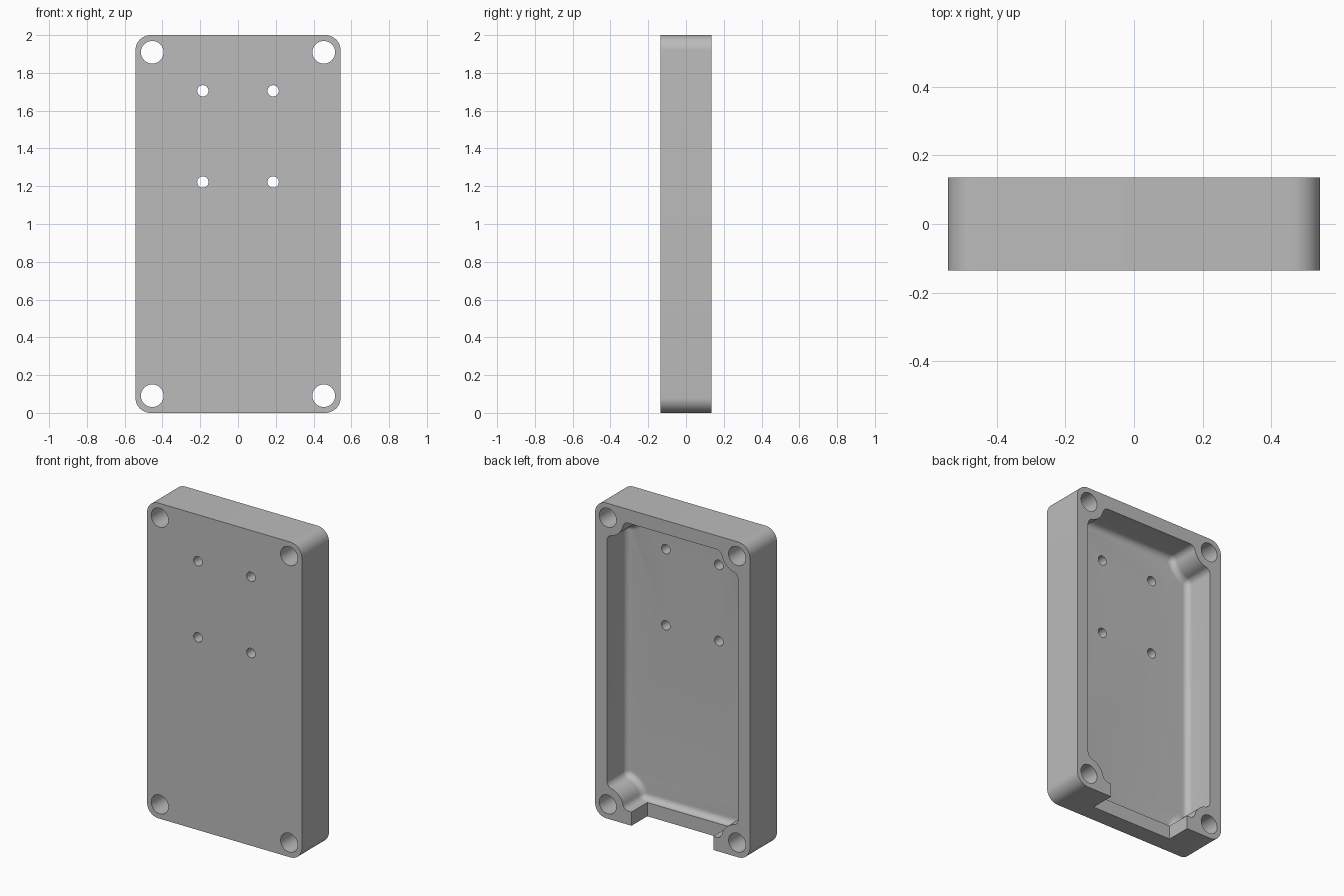
import bpy, bmesh
from math import sin, cos, pi, sqrt, atan2

if "Cube" in bpy.data.objects:
    bpy.data.objects.remove(bpy.data.objects["Cube"], do_unlink=True)

# Main sizes: the tray stands upright, its pocket opens to the back (+y)
HALF_W, HALF_H, HALF_D = 0.543, 1.0, 0.136
CORNER = 0.08
SCREW_X, SCREW_Z, SCREW_R = 0.454, 0.909, 0.06
POCKET_W, POCKET_H = 0.46, 0.913
BOSS_R, FLARE_R = 0.11, 0.04
FLOOR_Y, FLOOR_FILLET = -0.063, 0.038

grey = bpy.data.materials.new("grey_plastic")
grey.use_nodes = True
grey.diffuse_color = (0.5, 0.5, 0.5, 1)
grey.node_tree.nodes["Principled BSDF"].inputs["Base Color"].default_value = (0.5, 0.5, 0.5, 1)


def arc(cx, cz, r, a0, a1, n):
    return [(cx + r * cos(a0 + (a1 - a0) * i / n),
             cz + r * sin(a0 + (a1 - a0) * i / n)) for i in range(n + 1)]


def four_way(quarter):
    """Mirror a counter-clockwise first-quadrant path into a closed loop."""
    back = quarter[::-1]
    return (quarter + [(-x, z) for x, z in back]
            + [(-x, -z) for x, z in quarter] + [(x, -z) for x, z in back])


def loft(name, layers):
    """Solid from matching (outline, y) layers, centred at half height."""
    bm = bmesh.new()
    rings = [[bm.verts.new((x, y, z + HALF_H)) for x, z in pts] for pts, y in layers]
    for a, b in zip(rings, rings[1:]):
        for i in range(len(a)):
            j = (i + 1) % len(a)
            bm.faces.new((a[i], a[j], b[j], b[i]))
    bm.faces.new(rings[0])
    bm.faces.new(rings[-1])
    bmesh.ops.recalc_face_normals(bm, faces=bm.faces)
    mesh = bpy.data.meshes.new(name)
    bm.to_mesh(mesh)
    bm.free()
    mesh.materials.append(grey)
    obj = bpy.data.objects.new(name, mesh)
    bpy.context.collection.objects.link(obj)
    return obj


def pocket_outline(d):
    """Pocket edge shrunk by d, stepping around the corner screw bosses."""
    w, h, boss, r = POCKET_W - d, POCKET_H - d, BOSS_R + d, FLARE_R - d
    ax = w - r
    az = SCREW_Z - sqrt((boss + r) ** 2 - (SCREW_X - ax) ** 2)
    bz = h - r
    bx = SCREW_X - sqrt((boss + r) ** 2 - (SCREW_Z - bz) ** 2)
    side = arc(ax, az, r, 0, atan2(SCREW_Z - az, SCREW_X - ax), 8)
    middle = arc(SCREW_X, SCREW_Z, boss, atan2(az - SCREW_Z, ax - SCREW_X),
                 atan2(bz - SCREW_Z, bx - SCREW_X), 10)
    top = arc(bx, bz, r, atan2(SCREW_Z - bz, SCREW_X - bx), pi / 2, 8)
    return four_way(side + middle[1:-1] + top)


def cut(target, cutter):
    cutter.hide_render = True
    mod = target.modifiers.new("cut", "BOOLEAN")
    mod.operation, mod.solver, mod.object = "DIFFERENCE", "EXACT", cutter
    bpy.context.view_layer.objects.active = target
    bpy.ops.object.modifier_apply(modifier=mod.name)
    bpy.data.objects.remove(cutter, do_unlink=True)


# Tray body with rounded corners
body = four_way(arc(HALF_W - CORNER, HALF_H - CORNER, CORNER, 0, pi / 2, 12))
tray = loft("enclosure_tray", [(body, -HALF_D), (body, HALF_D)])

# Pocket with a rounded floor edge
layers = [(pocket_outline(0), HALF_D + 0.1)]
for i in range(9):
    a = pi / 2 * i / 8
    layers.append((pocket_outline(FLOOR_FILLET * (1 - cos(a))),
                   FLOOR_Y + FLOOR_FILLET * (1 - sin(a))))
cut(tray, loft("pocket_cutter", layers))

# Cable opening through the bottom wall
opening = [(-0.287, -1.1), (0.287, -1.1), (0.287, -0.8), (-0.287, -0.8)]
cut(tray, loft("opening_cutter", [(opening, -0.022), (opening, HALF_D + 0.1)]))

# Corner screw holes and board mounting holes
holes = [(sx * SCREW_X, sz * SCREW_Z, SCREW_R) for sx in (-1, 1) for sz in (-1, 1)]
holes += [(sx * 0.186, z, 0.03) for sx in (-1, 1) for z in (0.222, 0.705)]
for x, z, r in holes:
    ring = arc(x, z, r, 0, 2 * pi, 32)[:-1]
    cut(tray, loft("hole_cutter", [(ring, -0.3), (ring, 0.3)]))

# Smooth rounded walls, crisp edges
bpy.ops.object.select_all(action="DESELECT")
tray.select_set(True)
bpy.context.view_layer.objects.active = tray
bpy.ops.object.shade_smooth_by_angle(angle=pi / 6)
